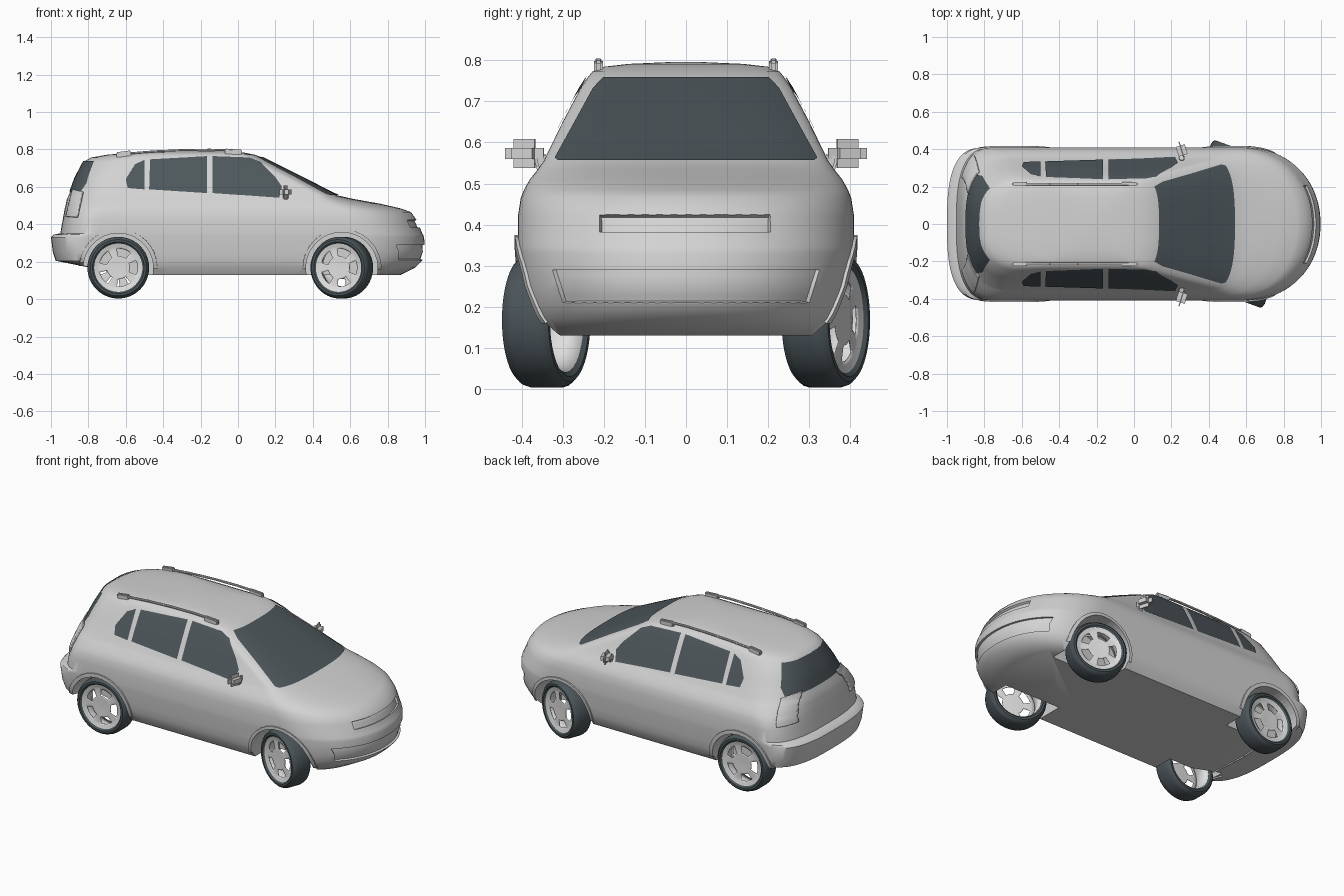
import bpy, bmesh, math
from mathutils import Vector, Matrix
from mathutils.bvhtree import BVHTree

if "Cube" in bpy.data.objects:
    bpy.data.objects.remove(bpy.data.objects["Cube"])


def material(name, col):
    m = bpy.data.materials.new(name)
    m.diffuse_color = (*col, 1)
    m.use_nodes = True
    m.node_tree.nodes["Principled BSDF"].inputs["Base Color"].default_value = m.diffuse_color
    return m


PAINT = material("silver_paint", (0.65, 0.65, 0.65))
GLASS = material("dark_glass", (0.075, 0.095, 0.105))
RUBBER = material("tyre_rubber", (0.07, 0.09, 0.1))
ALLOY = material("wheel_alloy", (0.74, 0.74, 0.74))


def make(name, bm, mat, smooth=40):
    me = bpy.data.meshes.new(name)
    bm.to_mesh(me)
    bm.free()
    ob = bpy.data.objects.new(name, me)
    me.materials.append(mat)
    bpy.context.collection.objects.link(ob)
    if smooth:
        shade(ob, smooth)
    return ob


def activate(ob):
    bpy.ops.object.select_all(action='DESELECT')
    ob.select_set(True)
    bpy.context.view_layer.objects.active = ob


def shade(ob, angle=40):
    activate(ob)
    bpy.ops.object.shade_smooth_by_angle(angle=math.radians(angle))


def apply_modifier(ob, kind, **props):
    m = ob.modifiers.new(kind, kind)
    for k, v in props.items():
        setattr(m, k, v)
    activate(ob)
    bpy.ops.object.modifier_apply(modifier=m.name)


def cut(ob, cutter):
    apply_modifier(ob, 'BOOLEAN', operation='DIFFERENCE', solver='EXACT', object=cutter)


# Body: stacked plan outlines (z, front x, front round, front power, rear x, rear round, half width)
LEVELS = [
    (.13, .87, .30, 2.2, -.62, .10, .36), (.17, .95, .36, 2.1, -.80, .12, .385),
    (.205, .985, .40, 2.1, -.975, .20, .395), (.25, 1.0, .40, 2.1, -.99, .20, .402),
    (.33, .995, .40, 2.1, -1.0, .20, .408), (.345, .99, .40, 2.1, -.985, .20, .409),
    (.352, .985, .40, 2.1, -.95, .20, .409), (.42, .957, .40, 2.1, -.938, .20, .409),
    (.465, .925, .40, 2.1, -.93, .22, .402), (.485, .87, .36, 2.1, -.926, .24, .394),
    (.51, .76, .30, 2.2, -.92, .25, .38), (.535, .62, .20, 2.4, -.915, .27, .36),
    (.555, .53, .12, 2.8, -.905, .28, .346), (.65, .345, .12, 3, -.87, .30, .30),
    (.735, .175, .11, 3, -.825, .30, .255), (.757, .13, .10, 3, -.785, .30, .24),
    (.772, .09, .10, 3, -.70, .25, .228), (.784, .03, .10, 3, -.56, .20, .20),
    (.791, -.05, .10, 3, -.40, .15, .14), (.795, -.15, .05, 3, -.30, .05, .05)]


def outline(z, xf, lf, nf, xr, lr, w):
    half = []
    for i in range(21):
        t = math.pi / 2 * i / 20
        half.append((xf - lf + lf * abs(math.cos(t)) ** (2 / nf), w * math.sin(t) ** (2 / nf)))
    a, b = xf - lf, xr + lr
    half += [(a + (b - a) * i / 8, w) for i in range(1, 8)]
    for i in range(21):
        t = math.pi / 2 * (1 - i / 20)
        half.append((xr + lr - lr * abs(math.cos(t)) ** (2 / 2.8), w * math.sin(t) ** (2 / 2.8)))
    full = half + [(x, -y) for x, y in half[-2:0:-1]]
    return [(x, y, z) for x, y in full]


bm = bmesh.new()
rings = [[bm.verts.new(p) for p in outline(*lv)] for lv in LEVELS]
for lo, hi in zip(rings, rings[1:]):
    for i in range(len(lo)):
        j = (i + 1) % len(lo)
        bm.faces.new((lo[i], lo[j], hi[j], hi[i]))
bm.faces.new(rings[0][::-1])
bm.faces.new(rings[-1])
bmesh.ops.recalc_face_normals(bm, faces=bm.faces)
surface = BVHTree.FromBMesh(bm)
body = make("body", bm, PAINT, 0)


def plate(name, pts, axis, side, mat, lift=.004, thick=0):
    """Convex outline projected on the body along x or y."""
    c = sum((Vector(p) for p in pts), Vector((0, 0))) / len(pts)
    size = max(max(abs(p[k] - c[k]) for p in pts) for k in (0, 1)) * 1.1
    bm = bmesh.new()
    bmesh.ops.create_grid(bm, x_segments=26, y_segments=26, size=size,
                          matrix=Matrix.Translation((c.x, c.y, 0)))
    for p, q in zip(pts, pts[1:] + pts[:1]):
        n = Vector((q[1] - p[1], p[0] - q[0], 0))
        if n.dot(Vector((p[0] - c.x, p[1] - c.y, 0))) < 0:
            n = -n
        bmesh.ops.bisect_plane(bm, geom=bm.verts[:] + bm.edges[:] + bm.faces[:],
                               plane_co=(*p, 0), plane_no=n, clear_outer=True)
    ray = Vector((-side, 0, 0)) if axis == 'x' else Vector((0, -side, 0))
    lost = []
    for v in bm.verts:
        u, z = v.co.x, v.co.y
        start = Vector((2 * side, u, z)) if axis == 'x' else Vector((u, 2 * side, z))
        hit, nor, _, _ = surface.ray_cast(start, ray)
        if hit is None:
            lost.append(v)
        else:
            v.co = hit + nor * lift
    bmesh.ops.delete(bm, geom=lost, context='VERTS')
    bm.normal_update()
    if sum(f.normal.dot(ray) for f in bm.faces) > 0:
        bmesh.ops.reverse_faces(bm, faces=bm.faces)
    ob = make(name, bm, mat)
    if thick:
        apply_modifier(ob, 'SOLIDIFY', thickness=thick, offset=0)
    return ob


# Windscreen and tailgate glass
plate("windscreen", [(-.2, .756), (.2, .756), (.225, .73), (.318, .56), (.31, .553),
                     (-.31, .553), (-.318, .56), (-.225, .73)], 'x', 1, GLASS)
plate("rear_window", [(-.26, .575), (.26, .575), (.255, .62), (.19, .735),
                      (-.19, .735), (-.255, .62)], 'x', -1, GLASS)

# Side glass, tail lamps, wheel-arch flares
WINDOWS = {
    "front_door_window": [(-.135, .762), (.06, .755), (.12, .73), (.2, .65), (.235, .6),
                          (.22, .54), (-.135, .565)],
    "rear_door_window": [(-.165, .762), (-.47, .745), (-.475, .585), (-.165, .565)],
    "quarter_window": [(-.5, .742), (-.55, .72), (-.6, .64), (-.59, .592), (-.5, .585)]}
WHEELS = [("rear", -.64, .335, 0, .187, .24), ("front", .555, .34, -20, .192, .2)]
flares = []
for s, sn in ((1, "left"), (-1, "right")):
    for name, pts in WINDOWS.items():
        plate(f"{sn}_{name}", pts, 'y', s, GLASS)
    plate(f"{sn}_tail_lamp", [(-.915, .44), (-.855, .435), (-.825, .57), (-.88, .585)],
          'y', s, PAINT, .005, .008)
    for wn, x, y, a, r, d in WHEELS:
        arc = [(x + .21 * math.cos(math.pi * i / 16), .165 + .21 * math.sin(math.pi * i / 16))
               for i in range(17)]
        flares.append(plate(f"{sn}_{wn}_flare", arc, 'y', s, PAINT, .003, .01))

# Recessed grille and lower intake
for name, pts in (("grille_cutter", [(-.21, .382), (.205, .382), (.205, .424), (-.21, .424)]),
                  ("intake_cutter", [(-.3, .21), (.3, .21), (.325, .29), (-.325, .29)])):
    c = plate(name, pts, 'x', 1, PAINT, 0, .024)
    cut(body, c)
    bpy.data.objects.remove(c)

# Wheel wells
for s in (1, -1):
    for wn, x, y, a, r, d in WHEELS:
        bm = bmesh.new()
        bmesh.ops.create_cone(bm, cap_ends=True, segments=48, radius1=r, radius2=r, depth=.4,
                              matrix=Matrix.Translation((x, s * (d + .2), .165))
                              @ Matrix.Rotation(math.pi / 2, 4, 'X'))
        c = make("well_cutter", bm, PAINT, 0)
        cut(body, c)
        for f in flares:
            cut(f, c)
        bpy.data.objects.remove(c)
for ob in [body] + flares:
    shade(ob)


def lathe(name, profile, mat, place, closed=False, skip=None, thick=0, segs=50):
    """Spin (radius, y) points round the y axis; skip(band, segment) leaves holes."""
    bm = bmesh.new()
    rings = [[bm.verts.new((r * math.cos(2 * math.pi * i / segs), y,
                            r * math.sin(2 * math.pi * i / segs))) for i in range(segs)]
             for r, y in profile]
    pairs = list(zip(rings, rings[1:] + (rings[:1] if closed else [])))
    for b, (p, q) in enumerate(pairs):
        for i in range(segs):
            j = (i + 1) % segs
            if not (skip and skip(b, i)):
                bm.faces.new((p[i], p[j], q[j], q[i]))
    if not closed:
        bm.faces.new(rings[0])
    bmesh.ops.recalc_face_normals(bm, faces=bm.faces)
    ob = make(name, bm, mat)
    if thick:
        apply_modifier(ob, 'SOLIDIFY', thickness=thick, offset=0)
    ob.matrix_world = place
    return ob


# Wheels: tyre plus open alloy rim with five holes
TYRE = [(.128, .05), (.138, .06), (.15, .06), (.16, .05), (.165, .033),
        (.165, -.033), (.16, -.05), (.15, -.06), (.138, -.06), (.128, -.05)]
RIM = [(.02, .044), (.055, .046), (.062, .046), (.102, .042), (.112, .044), (.128, .05),
       (.122, .035), (.118, 0), (.128, -.05)]


def rim_hole(band, seg):
    k = seg % 10
    return (band == 2 and 2 <= k < 8) and not (k in (2, 7) and band == 1)


for s, sn in ((1, "left"), (-1, "right")):
    for wn, x, y, a, r, d in WHEELS:
        place = (Matrix.Translation((x, s * y, .168)) @ Matrix.Rotation(math.radians(a), 4, 'Z')
                 @ Matrix.Rotation(0 if s > 0 else math.pi, 4, 'Z'))
        lathe(f"{sn}_{wn}_tyre", TYRE, RUBBER, place, closed=True)
        lathe(f"{sn}_{wn}_rim", RIM, ALLOY, place, skip=rim_hole, thick=.003)


def block(name, loc, size, rot=(0, 0, 0), bevel=.006, segs=2):
    bm = bmesh.new()
    bmesh.ops.create_cube(bm, size=1)
    bmesh.ops.scale(bm, vec=size, verts=bm.verts)
    bmesh.ops.bevel(bm, geom=bm.edges[:], offset=bevel, segments=segs, affect='EDGES')
    ob = make(name, bm, PAINT)
    ob.location, ob.rotation_euler = loc, rot
    return ob


# Door mirrors and roof rails
for s, sn in ((1, "left"), (-1, "right")):
    block(f"{sn}_mirror", (.255, s * .393, .573), (.05, .098, .07), (0, 0, s * .3), .022, 4)
    block(f"{sn}_mirror_stalk", (.255, s * .35, .545), (.03, .03, .06), (s * -.25, 0, 0))
    block(f"{sn}_rail_front_foot", (-.025, s * .213, .785), (.09, .022, .034), (0, .06, 0))
    block(f"{sn}_rail_rear_foot", (-.61, s * .213, .772), (.08, .022, .036), (0, -.13, 0))
    bar = [(-.6, .778), (-.45, .79), (-.3, .797), (-.15, .799), (-.03, .795)]
    for i, (p, q) in enumerate(zip(bar, bar[1:])):
        dx, dz = q[0] - p[0], q[1] - p[1]
        block(f"{sn}_rail_bar_{i + 1}", ((p[0] + q[0]) / 2, s * .213, (p[1] + q[1]) / 2),
              (math.hypot(dx, dz) + .002, .014, .01), (0, -math.atan2(dz, dx), 0), .002, 1)
